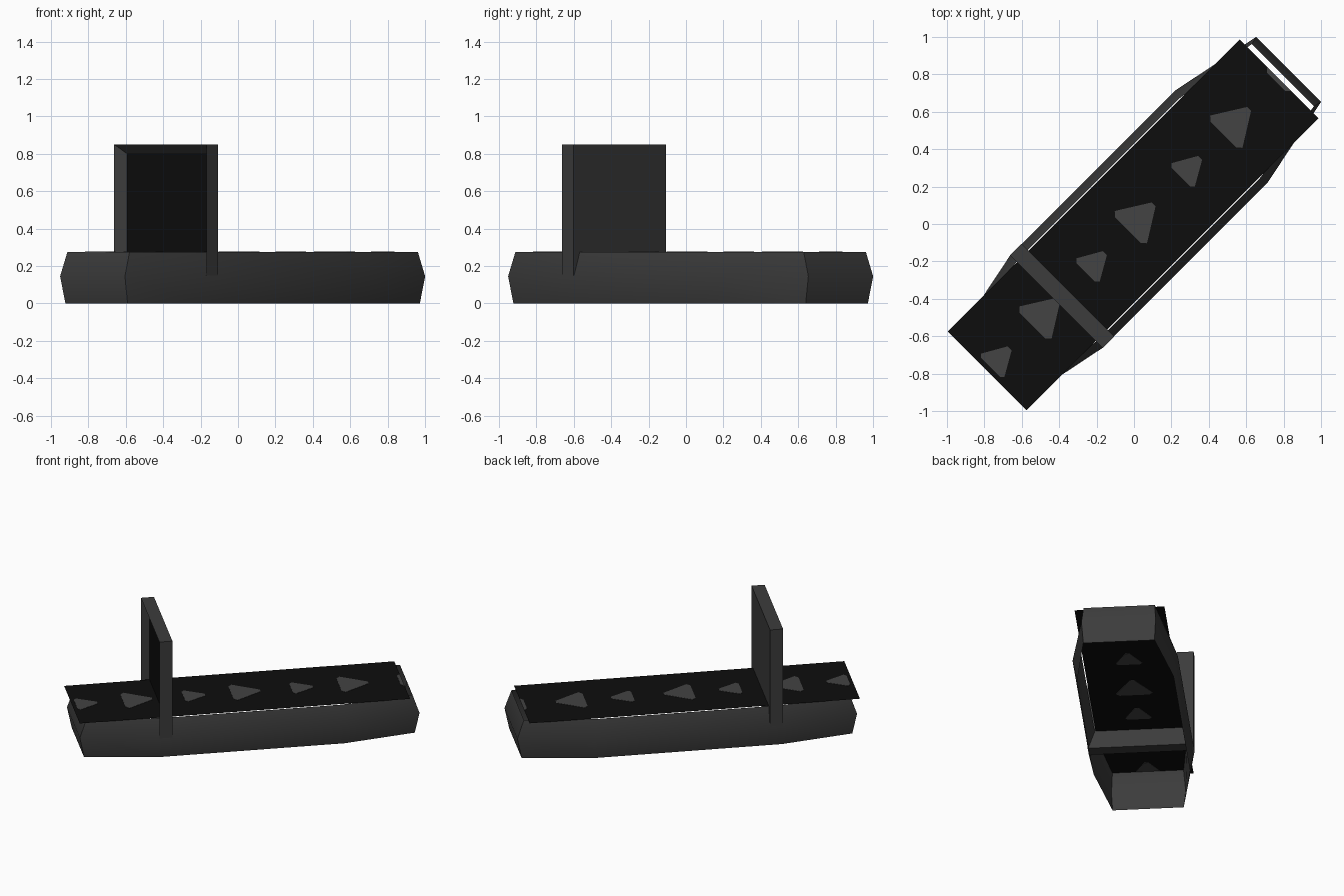
import bpy, bmesh, math
from mathutils import Matrix

if "Cube" in bpy.data.objects:
    bpy.data.objects.remove(bpy.data.objects["Cube"])

ROT = Matrix.Rotation(math.radians(45), 4, 'Z')   # whole machine lies on the diagonal


def material(name, v):
    m = bpy.data.materials.new(name)
    m.diffuse_color = (v, v, v, 1)
    m.use_nodes = True
    m.node_tree.nodes["Principled BSDF"].inputs["Base Color"].default_value = m.diffuse_color
    return m


GREY = material("dark grey", 0.045)
BLACK = material("black rubber", 0.004)
MARK = material("arrow grey", 0.056)


def finish(bm, name, *mats):
    bm.transform(ROT)
    me = bpy.data.meshes.new(name)
    bm.to_mesh(me)
    bm.free()
    ob = bpy.data.objects.new(name, me)
    for m in mats:
        me.materials.append(m)
    bpy.context.collection.objects.link(ob)
    return ob


# Hull: open ring, bulging at mid height, tapered to both ends
CX = 0.035
bm = bmesh.new()
rings = []
for z, end, end_w, mid, mid_w in [(0.0, 1.105, 0.235, 0.62, 0.318),
                                  (0.145, 1.135, 0.245, 0.63, 0.348),
                                  (0.275, 1.09, 0.235, 0.61, 0.303)]:
    quarter = [(end, end_w), (mid, mid_w)]
    half = quarter + [(-x, y) for x, y in reversed(quarter)]
    loop = half + [(x, -y) for x, y in reversed(half)]
    rings.append([bm.verts.new((CX + x, y, z)) for x, y in loop])
for lo, hi in zip(rings, rings[1:]):
    n = len(lo)
    for i in range(n):
        j = (i + 1) % n
        bm.faces.new((lo[j], lo[i], hi[i], hi[j]))
for f in bm.faces:
    f.normal_update()
    c = f.calc_center_median()
    if f.normal.x * (c.x - CX) + f.normal.y * c.y < 0:
        f.normal_flip()
hull = finish(bm, "hull", GREY)
bpy.context.view_layer.objects.active = hull
hull.select_set(True)
bpy.ops.object.shade_smooth_by_angle(angle=math.radians(50))

# Belt: single flat sheet on top of the hull
bm = bmesh.new()
bm.faces.new([bm.verts.new((x, y, 0.277)) for x, y in
              [(-1.11, -0.297), (1.097, -0.297), (1.097, 0.297), (-1.11, 0.297)]])
finish(bm, "belt", BLACK)

# Arrows: thin plates seen from both sides of the belt, small and large alternating
bm = bmesh.new()
BELT_END = 1.097
for i in range(7):
    small = i % 2 == 0
    tip = -0.94 + 0.36 * i if small else -0.935 + 0.361 * i
    length, w = (0.145, 0.088) if small else (0.195, 0.122)
    half = [(tip, 0.015), (tip - length * 0.88, w), (tip - length, w * 0.8)]
    outline = half + [(x, -y) for x, y in reversed(half)]
    f = bm.faces.new([bm.verts.new((x, y, 0.2755)) for x, y in outline])
    f.normal_update()
    if f.normal.z > 0:
        f.normal_flip()
# cut the last arrow off at the belt end
bmesh.ops.bisect_plane(bm, geom=bm.verts[:] + bm.edges[:] + bm.faces[:],
                       plane_co=(BELT_END, 0, 0), plane_no=(1, 0, 0), clear_outer=True)
ext = bmesh.ops.extrude_face_region(bm, geom=bm.faces[:], use_keep_orig=True)
for v in ext["geom"]:
    if isinstance(v, bmesh.types.BMVert):
        v.co.z += 0.003
bmesh.ops.recalc_face_normals(bm, faces=bm.faces[:])
finish(bm, "belt_arrows", MARK)

# Arch: upright slab with a bevelled recess and black screen facing the short end
bm = bmesh.new()
bmesh.ops.create_cube(bm, size=1, matrix=Matrix.Translation((-0.5435, 0, 0.5))
                      @ Matrix.Diagonal((0.087, 0.70, 0.70, 1)))
front = min(bm.faces, key=lambda f: f.calc_center_median().x)
bmesh.ops.inset_region(bm, faces=[front], thickness=0.05, depth=-0.048, use_even_offset=True)
front.material_index = 1
finish(bm, "arch", GREY, BLACK)
